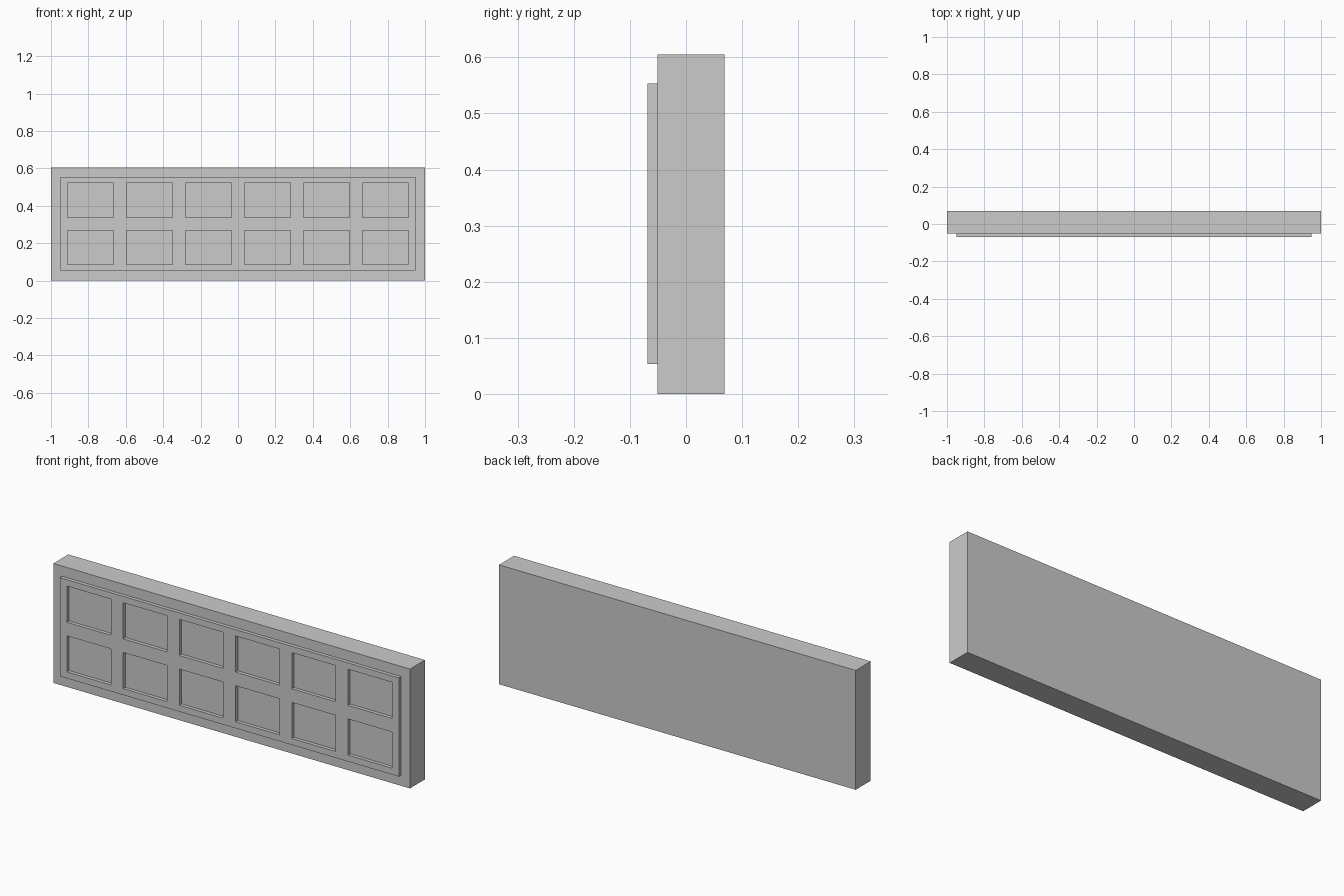
import bpy, bmesh
from mathutils import Vector

if "Cube" in bpy.data.objects:
    bpy.data.objects.remove(bpy.data.objects["Cube"])

W, H = 2.0, 0.605
BACK, FACE, FRONT = 0.069, -0.051, -0.069
COLS, ROWS = 6, 2
PITCH_X, PITCH_Z = 0.3152, 0.252
WIN_W, WIN_H = 0.246, 0.183
MID_Z = 0.3035


def finish(bm, name):
    bmesh.ops.recalc_face_normals(bm, faces=bm.faces)
    mesh = bpy.data.meshes.new(name)
    bm.to_mesh(mesh)
    bm.free()
    obj = bpy.data.objects.new(name, mesh)
    bpy.context.collection.objects.link(obj)
    return obj


def stops(mid, half, count, pitch, size):
    """Outer edge, both edges of every opening, outer edge."""
    out = [mid - half]
    for i in range(count):
        c = mid + (i - (count - 1) / 2) * pitch
        out += [c - size / 2, c + size / 2]
    return out + [mid + half]


# Backing slab
bm = bmesh.new()
bmesh.ops.create_cube(bm, size=1)
bmesh.ops.scale(bm, vec=(W, BACK - FACE, H), verts=bm.verts)
bmesh.ops.translate(bm, vec=(0, (BACK + FACE) / 2, H / 2), verts=bm.verts)
finish(bm, "backing_slab")

# Raised lattice with rectangular openings down to the slab face
xs = stops(0, 0.95, COLS, PITCH_X, WIN_W)
zs = stops(MID_Z, 0.25, ROWS, PITCH_Z, WIN_H)
bm = bmesh.new()
grid = [[bm.verts.new((x, FACE, z)) for z in zs] for x in xs]
for i in range(len(xs) - 1):
    for j in range(len(zs) - 1):
        if i % 2 and j % 2:
            continue  # opening
        bm.faces.new((grid[i][j], grid[i + 1][j], grid[i + 1][j + 1], grid[i][j + 1]))
lattice = finish(bm, "raised_lattice")
thick = lattice.modifiers.new("thickness", 'SOLIDIFY')
thick.thickness = FACE - FRONT
# grow towards the front whichever way the sheet's normals ended up
thick.offset = 1 if lattice.data.polygons[0].normal.dot(Vector((0, -1, 0))) > 0 else -1
